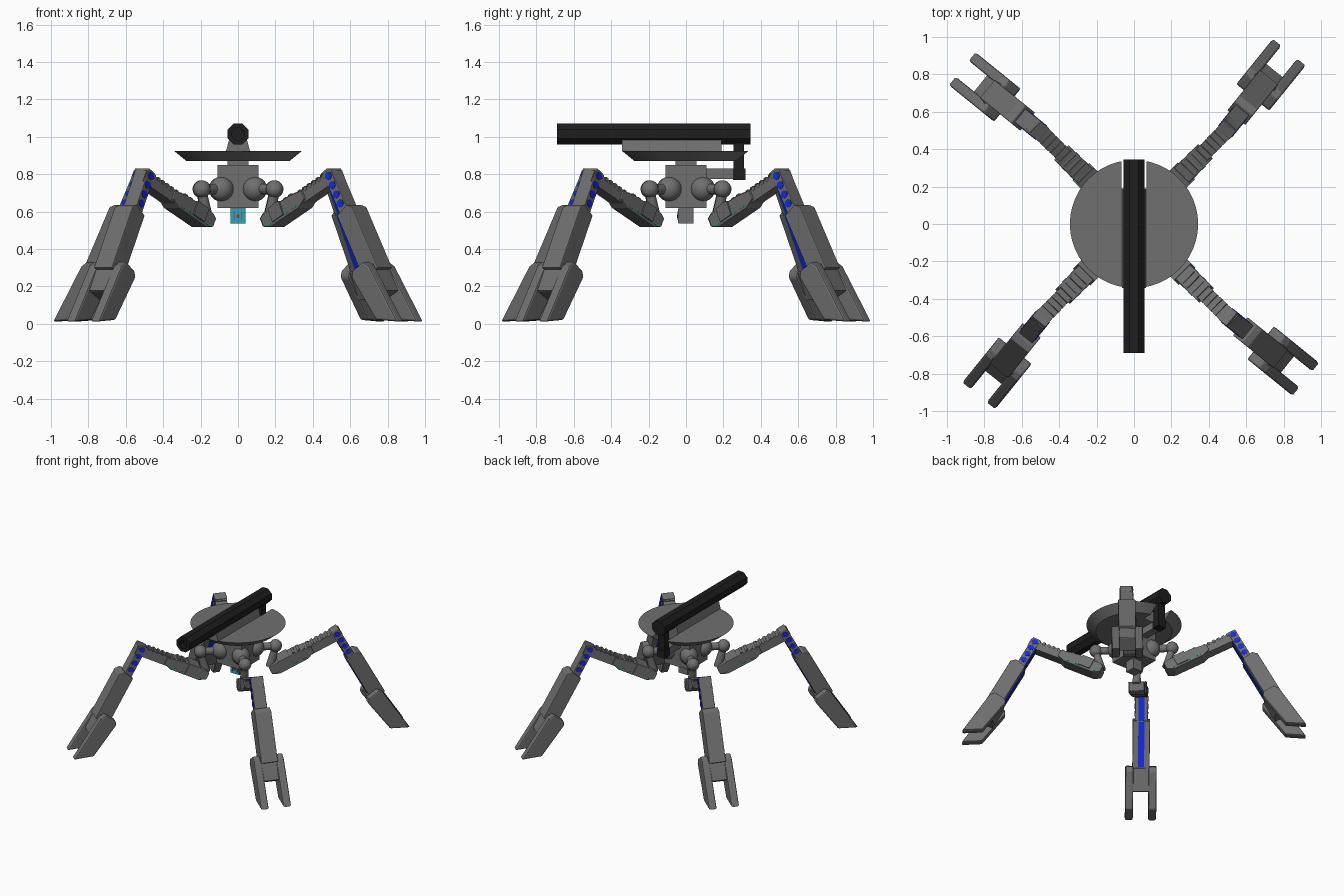
import bpy, bmesh
from math import radians, pi, cos, sin
from mathutils import Matrix, Vector

cube = bpy.data.objects.get("Cube")
if cube:
    bpy.data.objects.remove(cube, do_unlink=True)


def material(name, rgb):
    m = bpy.data.materials.new(name)
    m.use_nodes = True
    m.diffuse_color = (*rgb, 1)
    bsdf = m.node_tree.nodes["Principled BSDF"]
    bsdf.inputs["Base Color"].default_value = (*rgb, 1)
    bsdf.inputs["Roughness"].default_value = 0.7
    return m


GREY = material("armour grey", (0.16, 0.16, 0.16))
BLACK = material("gun black", (0.013, 0.013, 0.013))
BLUE = material("glow blue", (0.008, 0.025, 0.75))
CYAN = material("light cyan", (0.015, 0.4, 0.55))
RED = material("lens red", (0.6, 0.02, 0.02))
ID = Matrix.Identity(4)


def finish(name, bm, mat, matrix=ID, bevel=0, smooth=False):
    bmesh.ops.recalc_face_normals(bm, faces=bm.faces)
    mesh = bpy.data.meshes.new(name)
    bm.to_mesh(mesh)
    bm.free()
    mesh.materials.append(mat)
    ob = bpy.data.objects.new(name, mesh)
    bpy.context.collection.objects.link(ob)
    ob.matrix_world = matrix
    if smooth:
        for p in mesh.polygons:
            p.use_smooth = True
    if bevel:
        mod = ob.modifiers.new("bevel", "BEVEL")
        mod.width, mod.segments = bevel, 2
    return ob


def prism(name, pts, y0, y1, mat, matrix=ID, bevel=0):
    """Profile in the x-z plane, extruded along y."""
    bm = bmesh.new()
    face = bm.faces.new([bm.verts.new((x, y0, z)) for x, z in pts])
    new = bmesh.ops.extrude_face_region(bm, geom=[face])["geom"]
    bmesh.ops.translate(bm, vec=(0, y1 - y0, 0),
                        verts=[v for v in new if isinstance(v, bmesh.types.BMVert)])
    return finish(name, bm, mat, matrix, bevel)


def box(name, x, y, z, mat, matrix=ID, bevel=0):
    """Box from three (low, high) ranges."""
    pts = [(x[0], z[0]), (x[1], z[0]), (x[1], z[1]), (x[0], z[1])]
    return prism(name, pts, y[0], y[1], mat, matrix, bevel)


def rod(name, a, b, r1, r2, mat, matrix=ID, sides=16):
    a, b = Vector(a), Vector(b)
    bm = bmesh.new()
    m = Matrix.Translation((a + b) / 2) @ (b - a).to_track_quat('Z', 'Y').to_matrix().to_4x4()
    bmesh.ops.create_cone(bm, cap_ends=True, segments=sides, radius1=r1, radius2=r2,
                          depth=(b - a).length, matrix=m)
    return finish(name, bm, mat, matrix)


def ball(name, centre, r, mat, matrix):
    bm = bmesh.new()
    bmesh.ops.create_uvsphere(bm, u_segments=16, v_segments=10, radius=r,
                              matrix=Matrix.Translation(centre))
    return finish(name, bm, mat, matrix, smooth=True)


def ngon(cx, cz, rx, rz, n):
    return [(cx + rx * cos(2 * pi * (i + 0.5) / n), cz + rz * sin(2 * pi * (i + 0.5) / n))
            for i in range(n)]


# Body
box("body_core", (-.11, .11), (-.11, .11), (.62, .85), GREY)
box("body_neck", (-.055, .055), (-.055, .055), (.84, .88), GREY)
box("sensor_pod", (-.04, .04), (-.04, .04), (.535, .63), GREY)
box("sensor_panel", (-.037, .037), (-.044, -.039), (.54, .615), CYAN)
prism("sensor_lens", ngon(0, .575, .01, .01, 8), -.048, -.043, RED)
for side in (-1, 1):
    box("sensor_frame", (side * .02 - .005, side * .02 + .005), (-.046, -.04),
        (.555, .6), GREY)

# Turret dish with a slot at the back for the gun grip
dish = rod("turret_dish", (0, 0, .87), (0, 0, .925), .275, .343, GREY, sides=48)
slot = box("dish_slot_cutter", (-.066, .066), (.19, .4), (.8, 1), GREY)
slot.hide_render = True
cut = dish.modifiers.new("slot", "BOOLEAN")
cut.operation, cut.object, cut.solver = 'DIFFERENCE', slot, 'EXACT'
bpy.context.view_layer.objects.active = dish
bpy.ops.object.modifier_apply(modifier="slot")
bpy.data.objects.remove(slot, do_unlink=True)

# Gun: mount, octagonal barrel with a bore, grip
prism("gun_mount", [(-.065, .92), (.065, .92), (.045, .995), (-.045, .995)], -.343, .19, GREY)
bm = bmesh.new()
rings = [(-.64, .034), (-.69, .034), (-.69, .061), (.345, .061)]
loops = [[bm.verts.new((x, y, z)) for x, z in ngon(0, 1.015, r, r, 8)] for y, r in rings]
for p, q in zip(loops, loops[1:]):
    for i in range(8):
        j = (i + 1) % 8
        bm.faces.new((p[i], p[j], q[j], q[i]))
bm.faces.new(loops[0])
bm.faces.new(loops[-1])
finish("gun_barrel", bm, BLACK)
box("gun_grip", (-.03, .03), (.255, .31), (.8, .98), BLACK)
box("grip_base", (-.035, .035), (.25, .317), (.77, .83), BLACK)
box("grip_arm", (-.03, .03), (.1, .255), (.775, .83), GREY)

# Profiles along the leg (distance, outward offset)
THIGH = [(-.03, -.02), (.02, -.045), (.25, -.045), (.31, -.02),
         (.31, .03), (.2, .045), (0, .045), (-.03, .03)]
SHIN = [(.12, -.055), (.5, -.055), (.5, .06), (.13, .06), (.1, .03)]
TOE = [(.45, -.07), (.48, -.09), (.757, -.05), (.835, .075), (.48, .045), (.44, .02)]
TURN = Matrix.Rotation(radians(90), 4, 'X')

for k in range(4):
    spin = Matrix.Rotation(k * pi / 2, 4, 'Z')
    hip = spin @ Matrix.Rotation(radians(45.5), 4, 'Z')

    # Hip joint
    ball("hip_socket", (.125, 0, .72), .067, GREY, hip)
    rod("hip_axle", (.12, 0, .72), (.29, 0, .72), .028, .028, GREY, hip)
    ball("hip_ball", (.275, 0, .72), .047, GREY, hip)
    rod("hip_strut", (.275, 0, .71), (.235, 0, .56), .025, .032, GREY, hip)

    # Upper leg with ridges and side lights
    up = hip @ Matrix.Translation((.26, 0, .55)) @ Matrix.Rotation(radians(-26), 4, 'Y')
    prism("thigh_block", THIGH, -.055, .055, GREY, up, .005)
    box("thigh_collar", (.05, .14), (-.064, .064), (-.03, .05), GREY, up)
    box("thigh_beam", (.25, .55), (-.042, .042), (-.033, .033), GREY, up)
    for i in range(9):
        s = .17 + i * .038
        top = .047 if s < .24 else .036
        box("thigh_ridge", (s, s + .02), (-.044, .044), (.02, top + .004), GREY, up)
    for i in range(4):
        s = .0 + i * .07
        box("thigh_light", (s, s + .03), (-.0575, .0575), (-.032, -.026), CYAN, up)

    # Knee with glowing patches
    low = (spin @ Matrix.Translation((.54, .56, .71)) @ Matrix.Rotation(radians(51), 4, 'Z')
           @ Matrix.Rotation(radians(61.5), 4, 'Y'))
    box("knee_block", (-.13, .14), (-.046, .046), (-.045, .015), GREY, low, .004)
    for i in range(4):
        s = -.1 + i * .056
        prism("knee_side_patch", ngon(s, -.015, .021, .024, 8), -.049, .049, BLUE, low)
        prism("knee_front_patch", ngon(s, 0, .021, .036, 8), -.018, -.01, BLUE, low @ TURN)

    # Shin with the inner light strip
    prism("shin", SHIN, -.062, .062, GREY, low, .005)
    box("shin_strip", (.125, .45), (-.022, .022), (-.059, -.053), BLUE, low)
    box("knee_strip", (-.1, .12), (-.022, .022), (-.048, -.043), BLUE, low)

    # Two-toed foot
    box("foot_bridge", (.46, .63), (-.07, .07), (-.068, .042), GREY, low, .006)
    for side in (-1, 1):
        y0, y1 = sorted((side * .055, side * .113))
        prism("foot_toe", TOE, y0, y1, GREY, low, .01)
